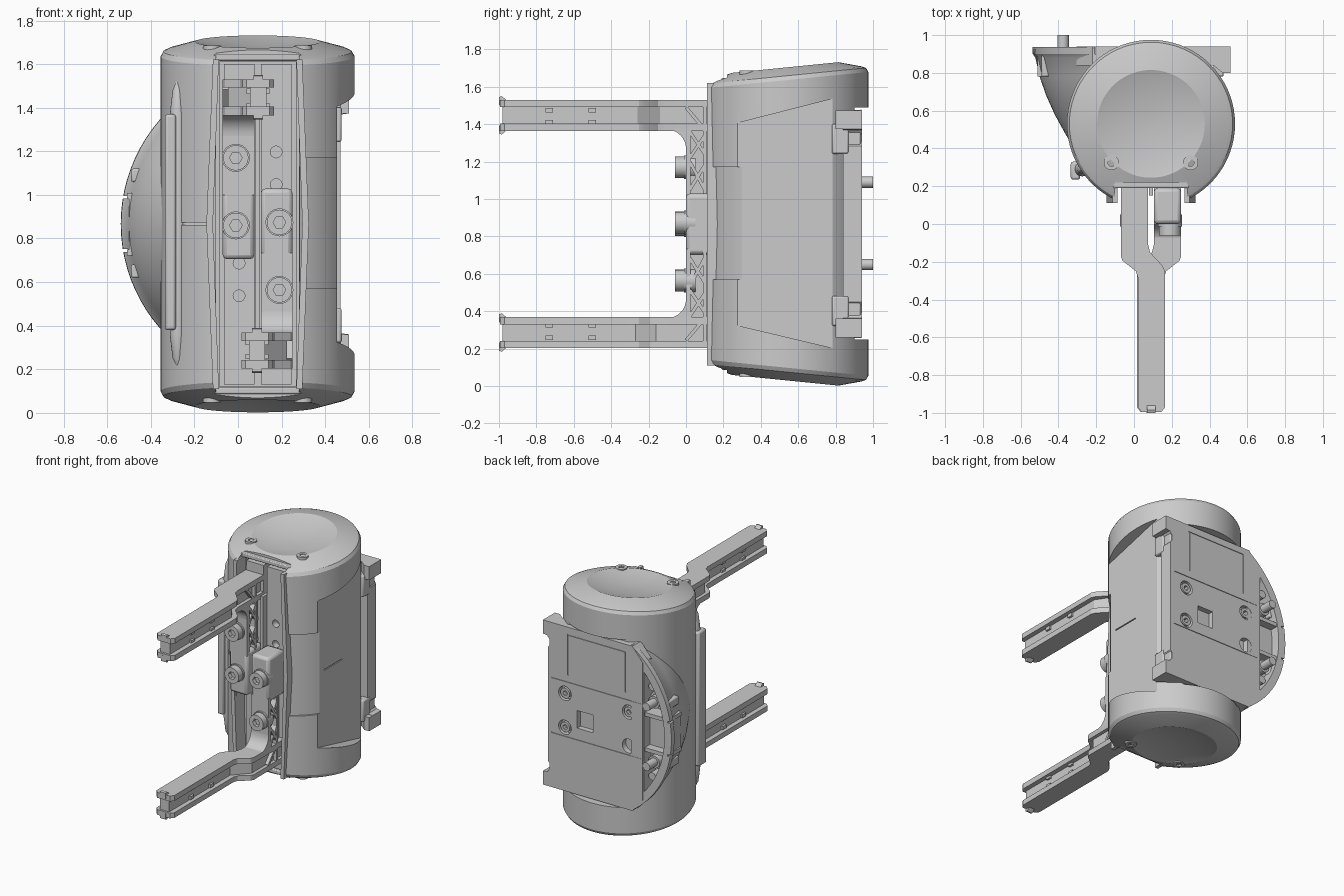
import bpy, bmesh
from math import sin, cos, pi, radians, sqrt
from mathutils import Matrix, Vector

if "Cube" in bpy.data.objects:
    bpy.data.objects.remove(bpy.data.objects["Cube"])

CX, CY, CZ = 0.09, 0.53, 0.867      # body axis and mid height


def loft(name, rings):
    """Skin a list of equal-length closed rings and cap both ends."""
    bm = bmesh.new()
    vs = [[bm.verts.new(p) for p in r] for r in rings]
    n = len(vs[0])
    for a, b in zip(vs, vs[1:]):
        for i in range(n):
            j = (i + 1) % n
            bm.faces.new((a[i], a[j], b[j], b[i]))
    bm.faces.new(vs[0][::-1])
    bm.faces.new(vs[-1])
    bmesh.ops.recalc_face_normals(bm, faces=bm.faces)
    me = bpy.data.meshes.new(name)
    bm.to_mesh(me)
    bm.free()
    ob = bpy.data.objects.new(name, me)
    bpy.context.collection.objects.link(ob)
    return ob


def prism(name, pts, axis, a, b):
    """Extrude a 2D outline along an axis: x uses (y,z), y uses (x,z), z uses (x,y)."""
    put = {'x': lambda p, t: (t, p[0], p[1]),
           'y': lambda p, t: (p[0], t, p[1]),
           'z': lambda p, t: (p[0], p[1], t)}[axis]
    return loft(name, [[put(p, t) for p in pts] for t in (a, b)])


def box(name, x0, x1, y0, y1, z0, z1, bevel=0):
    ob = prism(name, [(x0, y0), (x1, y0), (x1, y1), (x0, y1)], 'z', z0, z1)
    if bevel:
        m = ob.modifiers.new("bevel", 'BEVEL')
        m.width, m.segments = bevel, 2
    return ob


def circle(x, y, r, n=24):
    return [(x + r * cos(2 * pi * i / n), y + r * sin(2 * pi * i / n)) for i in range(n)]


def cut(ob, *cutters):
    for c in cutters:
        c.hide_render = True
        m = ob.modifiers.new("cut", 'BOOLEAN')
        m.operation, m.solver, m.object = 'DIFFERENCE', 'EXACT', c
        bpy.context.view_layer.objects.active = ob
        bpy.ops.object.modifier_apply(modifier=m.name)
        bpy.data.objects.remove(c)


def bar(name, p, q, w, x0, x1):
    """Straight rib in the y-z plane."""
    p, q = Vector(p), Vector(q)
    d = (q - p).normalized() * w / 2
    s = Vector((-d.y, d.x))
    return prism(name, [p + s, q + s, q - s, p - s], 'x', x0, x1)


def socket_bolt(name, x, z, y0, y1, r):
    """Round bolt head facing along y with a hexagonal socket at y1."""
    ob = prism(name, circle(x, z, r), 'y', y0, y1)
    d = 0.03 if y1 > y0 else -0.03
    cut(ob, prism("socket_cutter", circle(x, z, r * 0.5, 6), 'y', y1 - d, y1 + d))
    return ob


# Body: drum with tilted, dished end caps
half = [(0.02, 1.668), (0.15, 1.675), (0.275, 1.700), (0.285, 1.703),
        (0.41, 1.668), (0.432, 1.658), (0.445, 1.635)]
rings = []
for sgn, prof in ((1, half), (-1, half[::-1])):
    for r, z in prof:
        rings.append([(x, y, CZ + sgn * (z + 0.1 * (y - CY) - CZ))
                      for x, y in circle(CX, CY, r, 72)])
body = loft("body_shell", rings)

arc = [(CX + r * cos(a), CY + r * sin(a)) for r, seq in ((0.432, range(12)), (0.6, range(11, -1, -1)))
       for a in [radians(-64 + 39 * i / 11) for i in seq]]
cut(body,
    box("slot_cutter", -0.10, 0.28, 0, 0.22, -0.2, 2),
    box("pocket_cutter", -0.085, 0.265, 0.1, 0.32, 0.12, 1.61),
    prism("side_panel_cutter", [(0.25, 0.33), (0.8, 0.2), (1.1, 0.2), (1.1, 1.54),
                                (0.8, 1.54), (0.25, 1.4)], 'x', 0.455, 0.7),
    prism("grip_cutter", arc, 'z', 0.57, 1.17),
    box("back_cutter", -0.5, 0.7, 0.90, 1.2, 0.25, 1.49),
    box("side_seam_cutter", 0.447, 0.7, 0.35, 0.56, CZ - 0.004, CZ + 0.004),
    box("front_seam_cutter", -0.26, -0.12, 0.05, 0.26, CZ - 0.006, CZ + 0.006))

# Lip around the front slot
for s in (-1, 1):
    fx = lambda d: CX + s * d
    prism("slot_lip_side", [(fx(0.205), 0.11), (fx(0.235), CZ), (fx(0.205), 1.62),
                            (fx(0.178), 1.62), (fx(0.205), CZ), (fx(0.178), 0.11)], 'y', 0.112, 0.23)
    z = CZ + s * 0.765
    box("slot_lip_end", -0.11, 0.29, 0.19, 0.235, z - 0.015, z + 0.015, 0.006)
    # Guide rails inside the slot, with screw holes
    x = CX + s * 0.085
    rail = box("guide_rail", x - 0.07, x + 0.07, 0.19, 0.34, 0.13, 1.6)
    cut(rail, *[prism("hole_cutter", circle(x, CZ - s * h, 0.027, 16), 'y', 0.1, 0.24)
                for h in (-0.33, -0.18, 0.18, 0.33)])
box("centre_strip", 0.08, 0.10, 0.15, 0.3, 0.35, 1.39)

# Screws on both end caps
for x in (-0.12, 0.30):
    for s in (-1, 1):
        z = CZ + s * 0.805
        sc = prism("cap_screw", circle(x, 0.325, 0.04), 'z', z - s * 0.03, z + s * 0.014)
        cut(sc, prism("socket_cutter", circle(x, 0.325, 0.02, 6), 'z', z - 0.006 * s, z + 0.04 * s))

# Ridge on the left front of the shell
ridge = [(0.005, 0.21), (0.025, 0.25), (0.038, 0.36), (0.038, 1.37), (0.025, 1.48), (0.005, 1.53)]
loft("side_ridge", [[(x, y, z) for x, y in circle(-0.275, 0.29, r, 16)] for r, z in ridge])
box("ridge_insert", -0.335, -0.285, 0.235, 0.33, 0.38, 1.37, 0.012)

# Domed connector housing on the left rear
DX = 0.19
def dome_arc(R, half_angle=57, n=28):
    return [(DX - R * cos(a), CZ + R * sin(a))
            for a in [radians(half_angle * (2 * i / n - 1)) for i in range(n + 1)]]

dome = loft("connector_housing", [[(x, y, z) for x, z in dome_arc(R)] for y, R in (
    (0.42, 0.52), (0.48, 0.555), (0.58, 0.61), (0.68, 0.655), (0.78, 0.69), (0.88, 0.712),
    (0.90, 0.726), (0.938, 0.728))])
cut(dome, prism("cavity_cutter", dome_arc(0.67, 41), 'y', 0.80, 1.1),
    *[box("notch_cutter", -0.6, -0.505, 0.5, 1.1, z - 0.006, z + 0.006) for z in (0.745, 0.99)])

# Connectors and central box in the housing
prism("connector_box", [(-0.5, 0.75), (-0.31, 0.72), (-0.31, 1.01), (-0.5, 0.98)], 'y', 0.78, 0.87)
for z in (0.735, 0.995):
    box("box_wall", -0.51, -0.31, 0.78, 0.93, z - 0.014, z + 0.014)
for z in (0.65, 1.09):
    for r, y0, y1 in ((0.065, 0.78, 0.86), (0.045, 0.86, 0.91), (0.03, 0.91, 1.0)):
        prism("connector_pin", circle(-0.375, z, r), 'y', y0, y1)
    s = 1 if z > CZ else -1
    prism("small_connector", circle(-0.36, z + s * 0.11, 0.028), 'y', 0.78, 0.91)
    box("connector_clip", -0.49, -0.43, 0.78, 0.9, z - 0.03, z + 0.03, 0.008)

# Flat back plate with corner tabs
edge = [(0.51, 0.26), (0.51, 0.36), (0.475, 0.365), (0.455, 0.39), (0.455, 0.43), (0.47, 0.45)]
edge += [(x, 2 * CZ - z) for x, z in edge[::-1]]
plate = prism("back_plate", [(-0.305, 0.36), (-0.22, 0.26)] + edge + [(-0.22, 1.474), (-0.305, 1.374)],
              'y', 0.84, 0.94)
bolts = [(0.33, 0.98), (0.33, 0.73), (-0.19, 0.98), (-0.19, 0.73)]
cut(plate,
    box("square_cutter", 0.10, 0.23, 0.87, 1, 0.75, 0.88),
    box("groove_cutter", -0.17, 0.31, 0.935, 1, 1.415, 1.425),
    box("groove_cutter", 0.30, 0.31, 0.935, 1, 1.12, 1.42),
    box("groove_cutter", -0.17, -0.16, 0.935, 1, 1.12, 1.42),
    *[box("groove_cutter", -0.29, 0.44, 0.935, 1, z - 0.003, z + 0.003) for z in (0.665, 1.07)],
    *[prism("bolt_hole_cutter", circle(x, z, 0.052), 'y', 0.90, 1) for x, z in bolts])
for x, z in bolts[:3]:
    socket_bolt("plate_bolt", x, z, 0.89, 0.938, 0.037)
for s in (-1, 1):
    z = CZ + s * 0.557
    prism("plate_tab", [(0.42, 0.84), (0.47, 0.80), (0.51, 0.80), (0.51, 0.935), (0.42, 0.935)],
          'z', z - 0.05, z + 0.05)
    z = CZ + s * 0.46
    box("hinge_block", 0.42, 0.475, 0.78, 0.87, z - 0.085, z + 0.075, 0.01)
    box("hinge_pin", 0.42, 0.465, 0.86, 0.935, z - 0.055, z + 0.045, 0.01)

# Upper gripper arm
arm = []
outline = [(0.02, -0.97), (0.04, -0.995), (0.145, -0.995), (0.165, -0.97), (0.165, -0.25),
           (0.15, -0.22), (0.085, -0.15), (0.075, -0.11), (0.075, 0.2), (-0.07, 0.2),
           (-0.07, -0.17), (-0.06, -0.195), (0.01, -0.25), (0.02, -0.28)]
web = [(0.055, -0.98), (0.13, -0.98), (0.13, -0.26), (0.05, -0.14), (0.05, 0.2),
       (-0.045, 0.2), (-0.045, -0.16), (0.055, -0.27)]
for z0, z1 in ((1.365, 1.405), (1.492, 1.53)):
    arm.append(prism("arm_flange", outline, 'z', z0, z1))
arm.append(prism("arm_web", web, 'z', 1.38, 1.51))
for s, z in ((1, 1.525), (-1, 1.37)):
    arm.append(prism("arm_tip_lip", [(-1.0, z - s * 0.025), (-1.0, z + s * 0.02), (-0.985, z + s * 0.025),
                                     (-0.955, z)], 'x', 0.07, 0.115))
for y in (-0.73, -0.5):
    for z in (1.41, 1.475):
        arm.append(box("arm_stud", 0.04, 0.145, y - 0.02, y + 0.02, z - 0.012, z + 0.012))
fillet = [(-0.1 + 0.1 * sin(a), 1.27 + 0.1 * cos(a)) for a in [pi / 2 * i / 8 for i in range(9)]]
arm.append(prism("arm_elbow", fillet + [(0.025, 1.27), (0.025, 1.38), (-0.1, 1.40)], 'x', -0.07, 0.075))
# Upright with trussed sides
arm.append(box("arm_front_wall", -0.07, 0.075, 0.0, 0.025, 1.0, 1.3))
arm.append(box("arm_core", -0.03, 0.035, 0.02, 0.18, 0.95, 1.5))
for p, q in (((0.1, 1.0), (0.1, 1.5)), ((0.02, 1.36), (0.1, 1.24)), ((0.02, 1.22), (0.1, 1.34)),
             ((0.02, 1.20), (0.1, 1.05)), ((0.02, 1.05), (0.1, 1.18)), ((0.0, 1.49), (0.11, 1.36))):
    arm.append(bar("arm_rib", p, q, 0.018, -0.07, 0.075))
arm.append(box("arm_base", -0.07, 0.075, 0.0, 0.19, 0.705, 1.03, 0.02))
for z in (0.86, 1.17):
    arm.append(socket_bolt("arm_bolt", -0.01, z, 0.02, -0.06, 0.058))
    arm.append(prism("bolt_washer", circle(-0.01, z, 0.064), 'y', 0.05, -0.012))

# Lower arm: the same parts turned half round about the y direction
turn = Matrix.Translation((CX, 0, CZ)) @ Matrix.Rotation(pi, 4, 'Y') @ Matrix.Translation((-CX, 0, -CZ))
for ob in arm:
    c = ob.copy()
    c.name = "lower_" + ob.name.split(".")[0]
    c.data = ob.data.copy()
    c.data.transform(turn)
    bpy.context.collection.objects.link(c)
    ob.name = "upper_" + ob.name.split(".")[0]

# Smooth the round surfaces, keep edges crisp
bpy.ops.object.select_all(action='SELECT')
bpy.context.view_layer.objects.active = body
bpy.ops.object.shade_smooth_by_angle(angle=radians(25))
